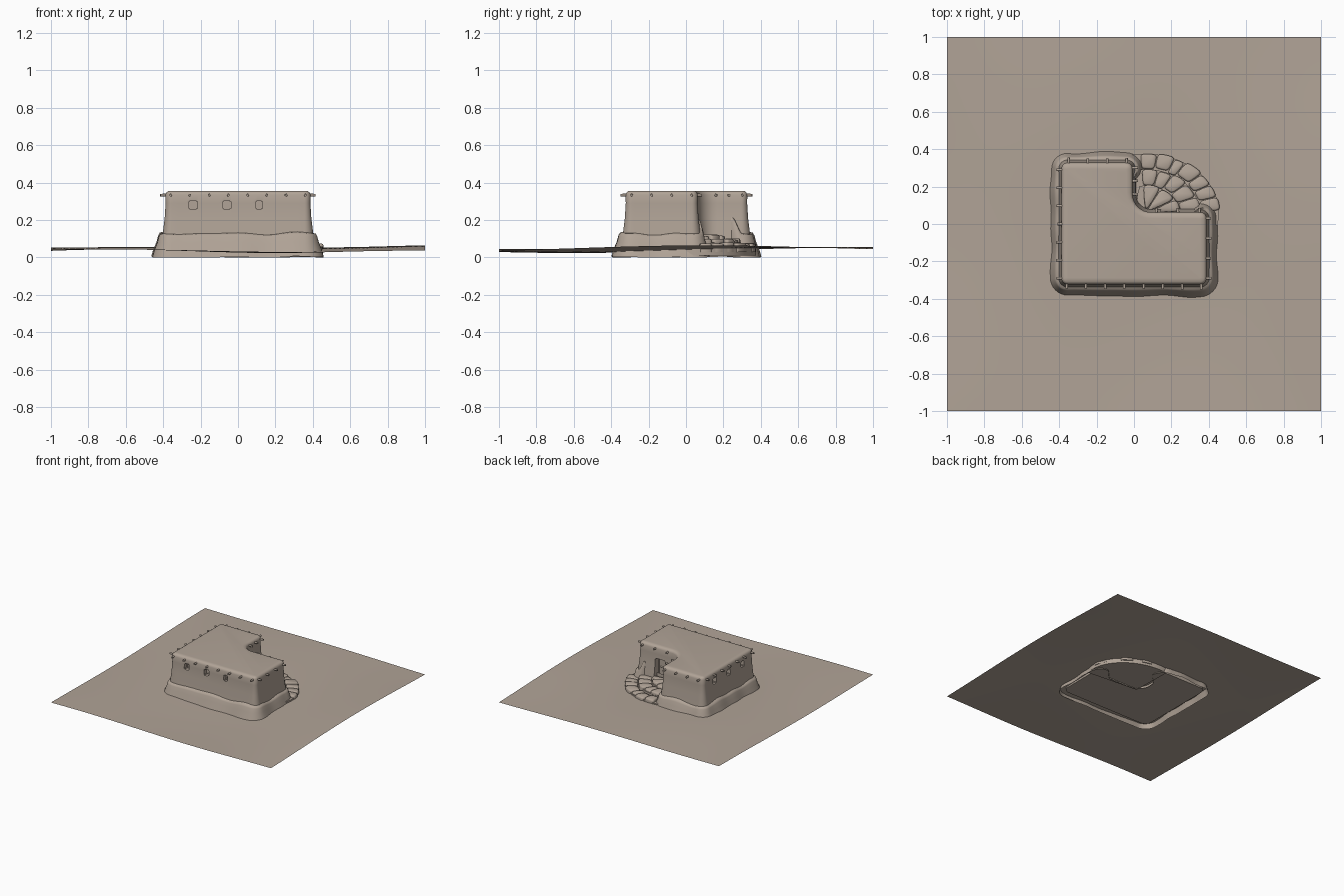
import bpy, bmesh, math, random
from mathutils import Vector, Matrix

if "Cube" in bpy.data.objects:
    bpy.data.objects.remove(bpy.data.objects["Cube"])
random.seed(4)

clay = bpy.data.materials.new("warm_clay")
clay.diffuse_color = (0.44, 0.37, 0.31, 1)
clay.use_nodes = True
clay.node_tree.nodes["Principled BSDF"].inputs["Base Color"].default_value = clay.diffuse_color


def finish(name, bm, angle=40):
    bmesh.ops.recalc_face_normals(bm, faces=bm.faces)
    me = bpy.data.meshes.new(name)
    bm.to_mesh(me)
    bm.free()
    ob = bpy.data.objects.new(name, me)
    bpy.context.collection.objects.link(ob)
    me.materials.append(clay)
    shade(ob, angle)
    return ob


def shade(ob, angle):
    bpy.ops.object.select_all(action='DESELECT')
    ob.select_set(True)
    bpy.context.view_layer.objects.active = ob
    bpy.ops.object.shade_smooth_by_angle(angle=math.radians(angle))


def loft(bm, rings, cap_top=True, cap_bottom=True):
    vs = [[bm.verts.new(p) for p in r] for r in rings]
    n = len(vs[0])
    for a, b in zip(vs, vs[1:]):
        for i in range(n):
            j = (i + 1) % n
            bm.faces.new((a[i], a[j], b[j], b[i]))
    if cap_top:
        bm.faces.new(vs[-1])
    if cap_bottom:
        bm.faces.new(vs[0][::-1])


# L-shaped plan: corner position, fillet radius, +1 convex / -1 concave
PLAN = [(-.385, -.32, .03, 1), (.385, -.32, .03, 1), (.385, .06, .03, 1),
        (-.01, .06, .1, -1), (-.01, .325, .03, 1), (-.385, .325, .03, 1)]


def outline(d):
    corners = []
    n = len(PLAN)
    for i, (x, y, r, s) in enumerate(PLAN):
        p = Vector((x, y))
        a = (p - Vector(PLAN[i - 1][:2])).normalized()
        b = (Vector(PLAN[(i + 1) % n][:2]) - p).normalized()
        na, nb = Vector((a.y, -a.x)), Vector((b.y, -b.x))
        R = max(r + s * d, .004)
        c = p + d * (na + nb) - s * R * (na + nb)
        arc = []
        for k in range(9):
            t = k / 8 * math.pi / 2
            arc.append(c + s * R * (math.cos(t) * na + math.sin(t) * nb))
        corners.append(arc)
    pts = []
    for i, arc in enumerate(corners):
        nxt = corners[(i + 1) % n][0]
        pts += arc + [arc[-1].lerp(nxt, k / 20) for k in range(1, 20)]
    return pts


def smooth(t):
    t = min(1, max(0, t))
    return t * t * (3 - 2 * t)


# rolling ground
def ground_z(x, y):
    return (.044 + .006 * y + .003 * x + .011 * math.sin(3.6 * x + 3.9) * math.cos(1.5 * y + .4)
            + .008 * math.sin(2.8 * y + 1.2 * x))


bm = bmesh.new()
bmesh.ops.create_grid(bm, x_segments=48, y_segments=48, size=1)
for v in bm.verts:
    v.co.z = ground_z(v.co.x, v.co.y)
finish("ground", bm, 60)

# battered walls and flat roof with softened rim
bm = bmesh.new()
prof = [(.026, .02), (.017, .13), (.007, .21), (.002, .29), (.003, .335),
        (-.002, .347), (-.011, .354), (-.03, .356)]
loft(bm, [[(p.x, p.y, z) for p in outline(d)] for d, z in prof])
walls = finish("walls_and_roof", bm)

# window and doorway recesses
bm = bmesh.new()


def box(c, s):
    m = Matrix.Translation(c) @ Matrix.Diagonal((*s, 1))
    bmesh.ops.create_cube(bm, size=1, matrix=m)


for x, w in ((-.24, .045), (-.06, .043), (.113, .034)):
    box((x, -.32, .28), (w, .07, .05))
for y in (.18, 0, -.18):
    box((-.385, y, .28), (.07, .043, .05))
box((.19, .06, .165), (.09, .09, .18))
bmesh.ops.bevel(bm, geom=list(bm.edges), offset=.006, segments=2, affect='EDGES')
cutter = finish("opening_cutter", bm)
cutter.hide_render = True
mod = walls.modifiers.new("openings", 'BOOLEAN')
mod.operation = 'DIFFERENCE'
mod.object = cutter
bpy.context.view_layer.objects.active = walls
bpy.ops.object.modifier_apply(modifier=mod.name)
bpy.data.objects.remove(cutter)
shade(walls, 40)

# thick flared skirt, fading out around the doorway court
base = outline(0)
rings = []
for d, f in [(.072, 0), (.062, .3), (.046, .6), (.038, .84), (.03, .95), (.005, 1.0)]:
    ring = []
    for p, q in zip(outline(d), base):
        w = 1
        if q.x > -.02 and q.y > .045:
            w = smooth(max((q.x - .29) / .08, (q.y - .2) / .1))
        wob = .004 * math.sin(17 * q.x + 11 * q.y) + .003 * math.sin(31 * q.y - 23 * q.x)
        pt = (q + Vector((0, 0))).lerp(p, w)
        if w < 1:                                   # sink the faded end into the wall
            pt += Vector((-.02, -.02)) * (1 - w)
        else:
            pt += (p - q) * wob * 14
        h = .131 + wob * 1.3 + .36 * w * (1 - w)
        ring.append((pt.x, pt.y, max(0, f * h + (wob if f == 0 else 0))))
    rings.append(ring)
bm = bmesh.new()
loft(bm, rings, cap_top=False, cap_bottom=False)
finish("wall_skirt", bm, 50)

# projecting roof beams on every wall
bm = bmesh.new()
rows = [((-.36, -.32), (.36, -.32), 8, (0, -1)), ((.385, -.29), (.385, .03), 4, (1, 0)),
        ((.12, .06), (.35, .06), 3, (0, 1)), ((-.01, .16), (-.01, .3), 3, (1, 0)),
        ((-.35, .325), (-.04, .325), 4, (0, 1)), ((-.385, -.29), (-.385, .29), 7, (-1, 0))]
for a, b, n, nrm in rows:
    for i in range(n):
        p = Vector(a).lerp(Vector(b), i / (n - 1))
        nv = Vector((*nrm, 0))
        m = Matrix.Translation(Vector((p.x, p.y, .333)) + nv * (.003 + random.uniform(-.004, .004)))
        m = m @ nv.to_track_quat('Z', 'Y').to_matrix().to_4x4()
        bmesh.ops.create_cone(bm, cap_ends=True, segments=10, radius1=.008, radius2=.007,
                              depth=.05, matrix=m)
finish("roof_beams", bm)

# stepped stone court: elliptical rings of rounded stones on a low fill
CX, CY, RX, RY = .06, .06, .40, .32


def polar(t, r):
    return CX + RX * r * math.cos(t), CY + RY * r * math.sin(t)


bm = bmesh.new()
fill = bmesh.new()
for r0, r1, n, top in ((.05, .46, 3, .118), (.46, .74, 5, .1), (.74, 1.0, 7, .077)):
    cuts = [(i + (random.uniform(-.2, .2) if 0 < i < n else 0)) / n for i in range(n + 1)]
    cuts = [math.radians(2 + 92 * c) for c in cuts]
    for t0, t1 in zip(cuts, cuts[1:]):
        z = top + random.uniform(-.005, .005)
        rj = random.uniform(-.02, .02)
        rs = []
        for s, zz in ((.96, .03), (.96, z - .012), (.9, z - .003), (.76, z)):
            ring = []
            for k in range(24):
                c, sn = math.cos(k * math.pi / 12), math.sin(k * math.pi / 12)
                u = s * math.copysign(abs(c) ** .45, c)
                v = s * math.copysign(abs(sn) ** .45, sn)
                x, y = polar((t0 + t1) / 2 + v * (t1 - t0) / 2,
                             (r0 + r1) / 2 + rj + u * (r1 - r0) / 2)
                ring.append((x, y, zz))
            rs.append(ring)
        loft(bm, rs)
    arc = [polar(math.radians(-12 + 112 * k / 24), r1 * .985) for k in range(25)] + [(.0, .03)]
    loft(fill, [[(x, y, .01) for x, y in arc], [(x, y, top - .02) for x, y in arc]])
finish("court_stones", bm, 50)
finish("court_fill", fill)
